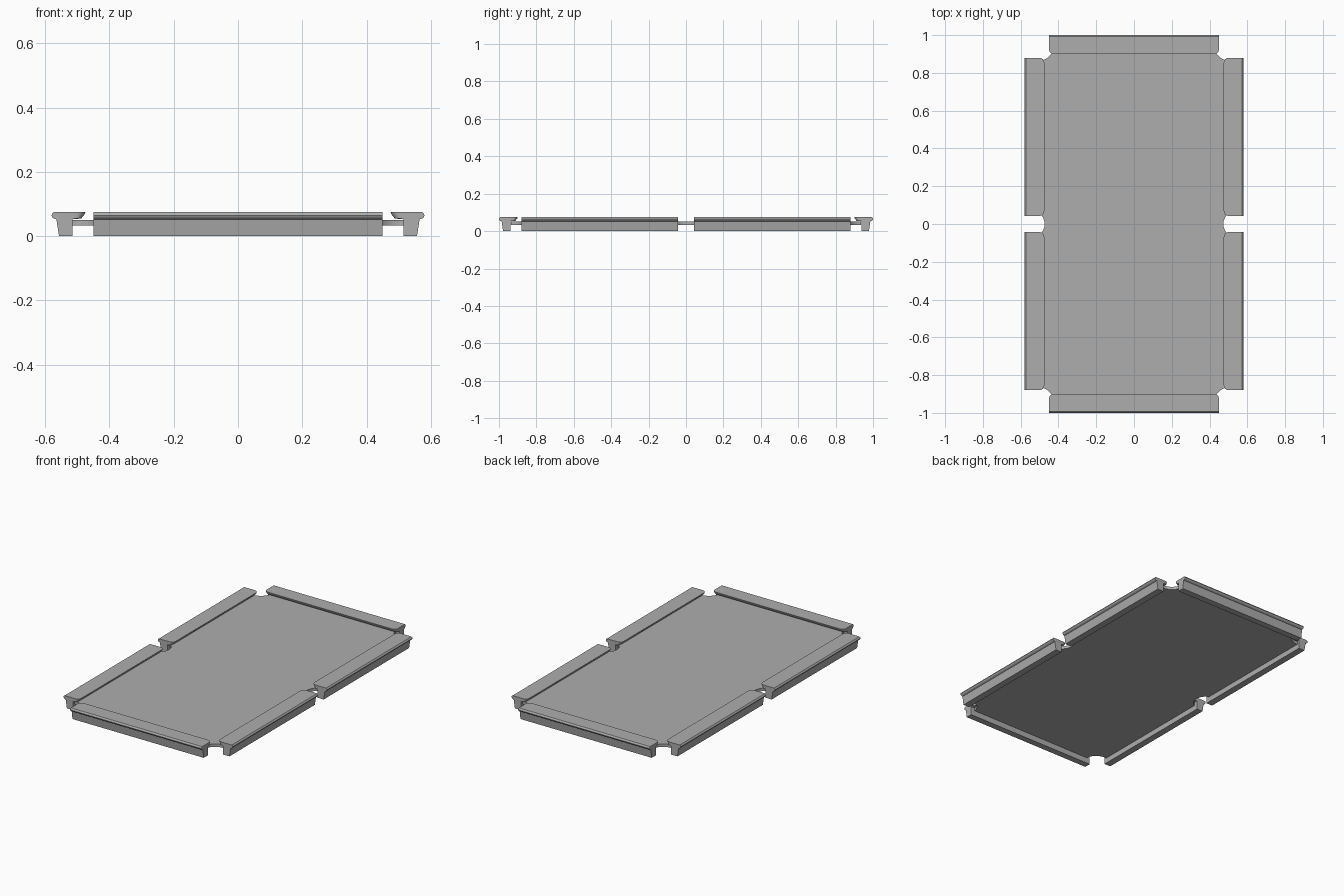
import bpy
import bmesh
from math import sqrt, atan2, cos, sin, pi
from mathutils import Matrix

cube = bpy.data.objects.get("Cube")
if cube:
    bpy.data.objects.remove(cube, do_unlink=True)

grey = bpy.data.materials.new("plain_grey")
grey.use_nodes = True
COLOUR = (0.42, 0.42, 0.42, 1)
grey.diffuse_color = COLOUR
grey.node_tree.nodes["Principled BSDF"].inputs["Base Color"].default_value = COLOUR


def make_object(name, bm, smooth=False):
    bmesh.ops.recalc_face_normals(bm, faces=bm.faces)
    mesh = bpy.data.meshes.new(name)
    bm.to_mesh(mesh)
    bm.free()
    mesh.materials.append(grey)
    obj = bpy.data.objects.new(name, mesh)
    bpy.context.collection.objects.link(obj)
    if smooth:
        bpy.ops.object.select_all(action='DESELECT')
        obj.select_set(True)
        bpy.context.view_layer.objects.active = obj
        bpy.ops.object.shade_smooth_by_angle(angle=0.6)
    return obj


# Rail cross-section: distance outward from the cushion nose, height
LEG_IN = 0.04
PROFILE = [(0, 0.075), (0.001, 0.070), (0.013, 0.055), (LEG_IN, 0.053),
           (LEG_IN, 0), (0.082, 0), (0.090, 0.052), (0.098, 0.055),
           (0.103, 0.059), (0.105, 0.065), (0.103, 0.071), (0.098, 0.075)]


def rail(name, start, end, nose, angle, width=1.0):
    """Sweep the rail section along a straight run, rounding both nose corners."""
    radius, steps = 0.026, 6
    offsets = [radius * (1 - cos(pi / 2 * i / steps)) for i in range(steps + 1)]
    stations = [(start + t, t) for t in offsets]
    stations += [(end - t, t) for t in reversed(offsets)]
    bm = bmesh.new()
    rings = []
    for along, t in stations:
        cut = radius - sqrt(max(0, radius ** 2 - (radius - t) ** 2))
        ring = []
        for d, z in PROFILE:
            if d < LEG_IN:
                d += cut * (1 - d / LEG_IN)
            ring.append(bm.verts.new((nose + d * width, along, z)))
        rings.append(ring)
    n = len(PROFILE)
    for a, b in zip(rings, rings[1:]):
        for i in range(n):
            j = (i + 1) % n
            bm.faces.new((a[i], a[j], b[j], b[i]))
    bm.faces.new(rings[0])
    bm.faces.new(rings[-1])
    bmesh.ops.rotate(bm, verts=bm.verts, matrix=Matrix.Rotation(angle, 3, 'Z'))
    make_object(name, bm, smooth=True)


# Four long side rails and two end rails
for side, angle in (("left", 0), ("right", pi)):
    rail(side + "_rail_a", 0.043, 0.88, 0.475, angle)
    rail(side + "_rail_b", -0.88, -0.043, 0.475, angle)
rail("back_rail", -0.45, 0.45, 0.90, pi / 2, 0.952)
rail("front_rail", -0.45, 0.45, 0.90, -pi / 2, 0.952)

# Bed outline with concave pocket cut-outs
HALF_X, HALF_Y = 0.515, 0.935


def arc(cx, cy, r, first, last, steps=10):
    a0 = atan2(first[1] - cy, first[0] - cx) % (2 * pi)
    a1 = atan2(last[1] - cy, last[0] - cx) % (2 * pi)
    return [(cx + r * cos(a0 + (a1 - a0) * i / steps),
             cy + r * sin(a0 + (a1 - a0) * i / steps)) for i in range(steps + 1)]


MID_X, MID_R = 0.545, 0.072
reach = sqrt(MID_R ** 2 - (MID_X - HALF_X) ** 2)
middle = arc(MID_X, 0, MID_R, (HALF_X, -reach), (HALF_X, reach))
CX, CY, CR = 0.505, 0.945, 0.08
corner = arc(CX, CY, CR,
             (HALF_X, CY - sqrt(CR ** 2 - (HALF_X - CX) ** 2)),
             (CX - sqrt(CR ** 2 - (HALF_Y - CY) ** 2), HALF_Y))
right_half = [(x, -y) for x, y in reversed(corner)] + middle + corner
outline = right_half + [(-x, -y) for x, y in right_half]

# Two slabs of the bed meeting at the cross line
CROSS_LINE = 0.46
for name, keep_back in (("bed_main_slab", False), ("bed_back_slab", True)):
    bm = bmesh.new()
    face = bm.faces.new([bm.verts.new((x, y, 0.033)) for x, y in outline])
    bmesh.ops.bisect_plane(bm, geom=bm.verts[:] + bm.edges[:] + bm.faces[:],
                           plane_co=(0, CROSS_LINE, 0), plane_no=(0, 1, 0),
                           clear_inner=keep_back, clear_outer=not keep_back)
    top = bmesh.ops.extrude_face_region(bm, geom=bm.faces[:])
    bmesh.ops.translate(bm, vec=(0, 0, 0.018),
                        verts=[v for v in top["geom"] if isinstance(v, bmesh.types.BMVert)])
    make_object(name, bm)
